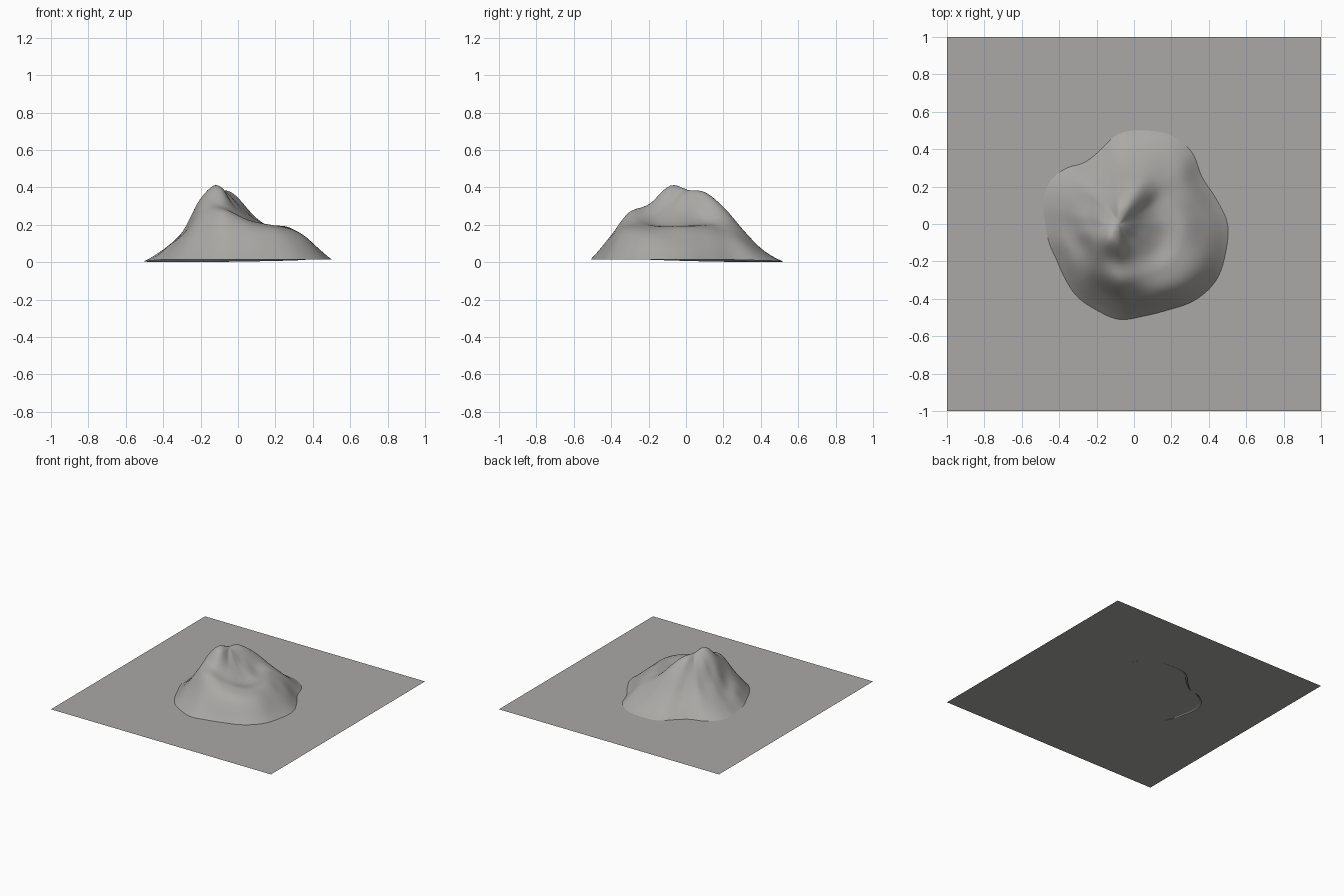
import bpy, bmesh, math

if "Cube" in bpy.data.objects:
    bpy.data.objects.remove(bpy.data.objects["Cube"])

# one warm grey for ground and hill
grey = bpy.data.materials.new("warm grey")
grey.diffuse_color = (0.40, 0.395, 0.38, 1)
grey.use_nodes = True
grey.node_tree.nodes["Principled BSDF"].inputs["Base Color"].default_value = grey.diffuse_color

CX, CY, TOP = -0.08, 0.0, 0.385   # hub of the hill, on the summit saddle
GROUND = 0.012

# outline distance from the hub, every 15 degrees from +x
OUTLINE = [.58, .535, .51, .55, .56, .537, .505, .42, .39, .43, .455, .44,
           .405, .39, .385, .41, .448, .475, .51, .51, .53, .575, .60, .59]

# heights at 20, 40, 60 and 80 % of the way out, every 30 degrees
SLOPES = [(.27, .20, .187, .105), (.31, .22, .19, .13), (.365, .29, .18, .075),
          (.37, .27, .15, .06), (.345, .26, .17, .085), (.33, .20, .12, .055),
          (.36, .24, .13, .06), (.39, .32, .17, .10), (.41, .33, .235, .12),
          (.385, .30, .265, .13), (.31, .24, .215, .16), (.27, .195, .192, .145)]


def spline(a, b, c, d, t):
    return b + 0.5 * t * (c - a + t * (2*a - 5*b + 4*c - d + t * (3*(b - c) + d - a)))


def around(values, angle):
    """Smooth periodic lookup by angle."""
    n = len(values)
    u = (angle / math.tau * n) % n
    i = int(u)
    return spline(*(values[(i + k) % n] for k in (-1, 0, 1, 2)), u - i)


def height(angle, t):
    ring = lambda k, a: around([s[k] for s in SLOPES], a)
    rim = 0.013 - 0.013 * max(0, math.cos(angle - math.radians(120)))
    knots = [ring(0, angle + math.pi), TOP] + [ring(k, angle) for k in range(4)] + [rim]
    knots.append(2 * knots[-1] - knots[-2] + 0.03)
    i = min(int(t * 5), 4)
    return max(0.0, spline(*knots[i:i + 4], t * 5 - i))


def finish(bm, name):
    mesh = bpy.data.meshes.new(name)
    bm.to_mesh(mesh)
    bm.free()
    mesh.materials.append(grey)
    obj = bpy.data.objects.new(name, mesh)
    bpy.context.collection.objects.link(obj)
    return obj


# flat ground sheet
bm = bmesh.new()
bm.faces.new([bm.verts.new((x, y, GROUND)) for x, y in ((-1, -1), (1, -1), (1, 1), (-1, 1))])
finish(bm, "ground_sheet")

# hill: rings spreading from the hub to the wavy outline
SEG, RINGS = 120, 30
bm = bmesh.new()
hub = bm.verts.new((CX, CY, TOP))
prev = None
for r in range(1, RINGS + 1):
    t = r / RINGS
    ring = []
    for s in range(SEG):
        a = math.tau * s / SEG
        d = around(OUTLINE, a) * t
        ring.append(bm.verts.new((CX + d * math.cos(a), CY + d * math.sin(a), height(a, t))))
    for s in range(SEG):
        n = (s + 1) % SEG
        if prev:
            bm.faces.new((prev[s], ring[s], ring[n], prev[n]))
        else:
            bm.faces.new((hub, ring[s], ring[n]))
    prev = ring
for f in bm.faces:
    f.smooth = True
finish(bm, "rocky_hill")
